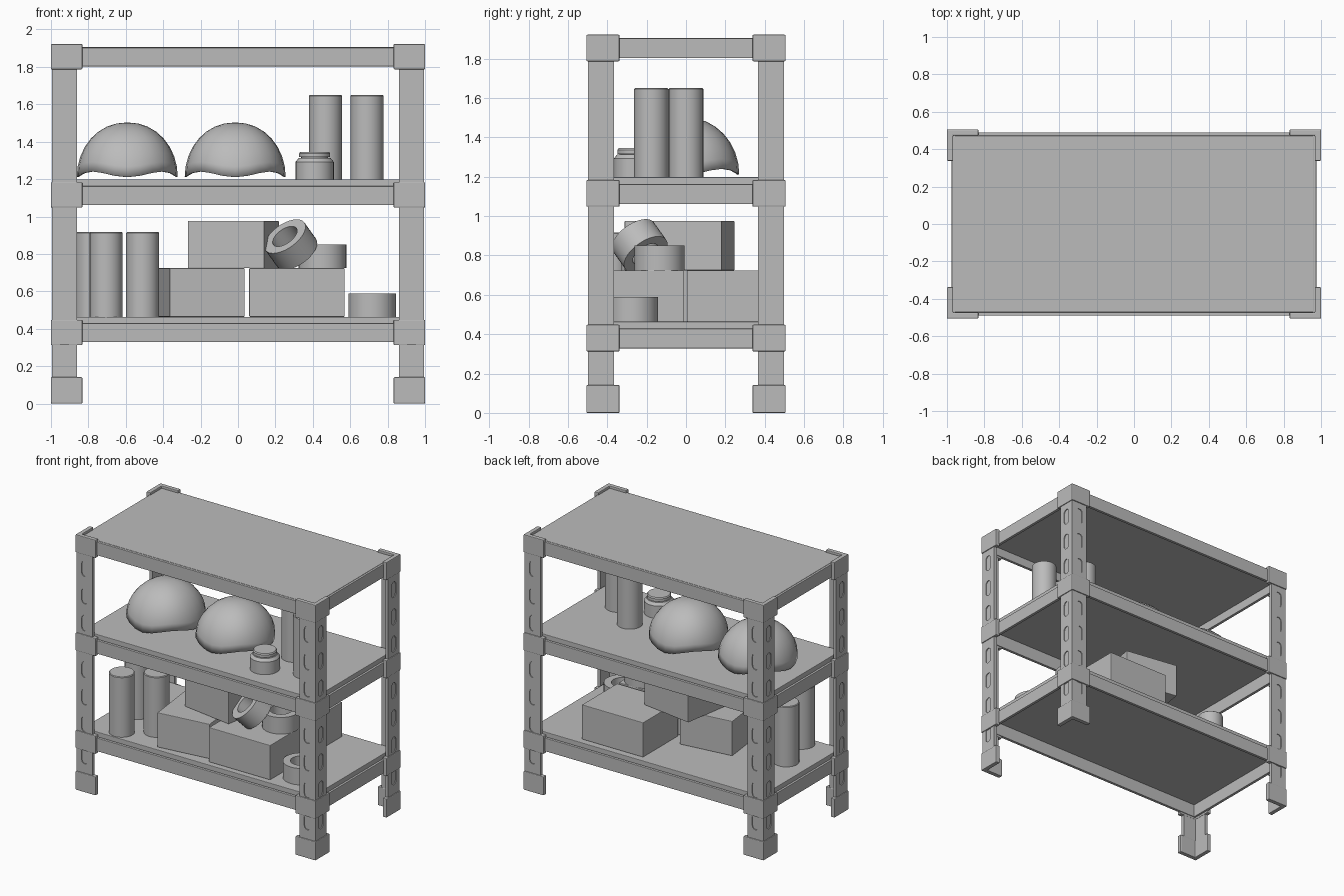
import bpy, bmesh, math
from mathutils import Matrix, Vector

if "Cube" in bpy.data.objects:
    bpy.data.objects.remove(bpy.data.objects["Cube"])

grey = bpy.data.materials.new("storage_grey")
grey.diffuse_color = (0.5, 0.5, 0.5, 1)
grey.use_nodes = True
grey.node_tree.nodes["Principled BSDF"].inputs["Base Color"].default_value = grey.diffuse_color


def finish(name, bm, smooth=False, bevel=0):
    bmesh.ops.recalc_face_normals(bm, faces=bm.faces)
    me = bpy.data.meshes.new(name)
    bm.to_mesh(me)
    bm.free()
    me.materials.append(grey)
    ob = bpy.data.objects.new(name, me)
    bpy.context.collection.objects.link(ob)
    bpy.ops.object.select_all(action='DESELECT')
    bpy.context.view_layer.objects.active = ob
    ob.select_set(True)
    if bevel:
        m = ob.modifiers.new("bevel", 'BEVEL')
        m.width, m.segments = bevel, 2
        bpy.ops.object.modifier_apply(modifier=m.name)
    if smooth:
        bpy.ops.object.shade_smooth_by_angle(angle=math.radians(35))
    return ob


def prism(bm, points, direction):
    """Extrude a closed outline along a vector."""
    face = bm.faces.new([bm.verts.new(p) for p in points])
    new = bmesh.ops.extrude_face_region(bm, geom=[face])['geom']
    bmesh.ops.translate(bm, vec=direction,
                        verts=[v for v in new if isinstance(v, bmesh.types.BMVert)])


def box(name, centre, size, angle=0, bevel=0.004):
    bm = bmesh.new()
    bmesh.ops.create_cube(bm, size=1, matrix=Matrix.Translation(centre)
                          @ Matrix.Rotation(math.radians(angle), 4, 'Z')
                          @ Matrix.Diagonal((*size, 1)))
    return finish(name, bm, bevel=bevel)


def lathe(name, profile, location, axis=(0, 0, 1), steps=32, closed=False):
    """Revolve (radius, height) points around an axis."""
    bm = bmesh.new()
    verts = [bm.verts.new((r, 0, z)) for r, z in profile]
    loop = verts + verts[:1] if closed else verts
    edges = [bm.edges.new(pair) for pair in zip(loop, loop[1:])]
    bmesh.ops.spin(bm, geom=verts + edges, cent=(0, 0, 0), axis=(0, 0, 1),
                   angle=math.tau, steps=steps)
    bmesh.ops.remove_doubles(bm, verts=bm.verts, dist=1e-4)
    turn = Vector((0, 0, 1)).rotation_difference(Vector(axis)).to_matrix().to_4x4()
    bm.transform(Matrix.Translation(location) @ turn)
    return finish(name, bm, smooth=True)


def angle_bar(name, x, y, leg, t, z0, z1, bevel=0):
    """L-section upright at the front left corner."""
    pts = [(-x, -y), (leg - x, -y), (leg - x, t - y), (t - x, t - y),
           (t - x, leg - y), (-x, leg - y)]
    bm = bmesh.new()
    prism(bm, [(a, b, z0) for a, b in pts], (0, 0, z1 - z0))
    return finish(name, bm, bevel=bevel)


def four_corners(ob):
    m = ob.modifiers.new("corners", 'MIRROR')
    m.use_axis = (True, True, False)
    bpy.context.view_layer.objects.active = ob
    bpy.ops.object.modifier_apply(modifier=m.name)


# Uprights with shallow rounded slots on both outer faces
post = angle_bar("corner_posts", 0.994, 0.499, 0.132, 0.024, 0.01, 1.90)
bm = bmesh.new()
for z in (1.68, 1.475, 1.27, 0.92, 0.715, 0.51, 0.27):
    outline = []
    for i in range(14):
        a = math.pi * (i if i < 7 else i - 1) / 6
        outline.append((0.026 * math.cos(a),
                        z + (0.034 if i < 7 else -0.034) + 0.026 * math.sin(a)))
    prism(bm, [(u - 0.927, -0.52, v) for u, v in outline], (0, 0.027, 0))
    prism(bm, [(-1.02, u - 0.434, v) for u, v in outline], (0.032, 0, 0))
cutter = finish("slot_cutter", bm)
cutter.hide_render = True
cut = post.modifiers.new("slots", 'BOOLEAN')
cut.object, cut.operation, cut.solver = cutter, 'DIFFERENCE', 'EXACT'
bpy.context.view_layer.objects.active = post
bpy.ops.object.modifier_apply(modifier=cut.name)
bpy.data.objects.remove(cutter)
four_corners(post)

# Corner sleeves and feet
for name, z0, z1 in (("feet", 0, 0.141), ("lower_sleeves", 0.312, 0.448),
                     ("middle_sleeves", 1.048, 1.183), ("upper_sleeves", 1.787, 1.922)):
    four_corners(angle_bar(name, 1.0, 0.506, 0.168, 0.033, z0, z1, 0.005))

# Shelf rails and panels
for name, z, panel_top in (("lower", 0.378, 0.464), ("middle", 1.112, 1.198),
                           ("upper", 1.853, 1.906)):
    for s, side in ((-1, "front"), (1, "back")):
        box(f"{name}_{side}_rail", (0, s * 0.479, z), (1.95, 0.022, 0.1), bevel=0.003)
    for s, side in ((-1, "left"), (1, "right")):
        box(f"{name}_{side}_rail", (s * 0.964, 0, z), (0.022, 0.96, 0.1), bevel=0.003)
    box(f"{name}_shelf_panel", (0, 0, panel_top - 0.019), (1.92, 0.945, 0.038))

# Domed shells with a wavy rim
for n, cx in enumerate((-0.592, -0.015)):
    bm = bmesh.new()
    rings, seg = 8, 24
    top = bm.verts.new((cx, -0.01, 1.503))
    prev = None
    for i in range(1, rings + 1):
        a = math.pi / 2 * i / rings
        ring = []
        for k in range(seg):
            th = math.tau * k / seg
            rim = 1.226 - 0.015 * math.cos(4 * th)
            r = 0.27 * math.sin(a) ** 0.95
            ring.append(bm.verts.new((cx + r * math.cos(th), -0.01 + r * 1.04 * math.sin(th),
                                      rim + (1.503 - rim) * math.cos(a))))
        for k in range(seg):
            j = (k + 1) % seg
            bm.faces.new((top, ring[k], ring[j]) if prev is None
                         else (prev[k], ring[k], ring[j], prev[j]))
        prev = ring
    dome = finish(f"dome_{n + 1}", bm, smooth=True)
    shell = dome.modifiers.new("shell", 'SOLIDIFY')
    shell.thickness, shell.offset = 0.01, -1
    bpy.ops.object.modifier_apply(modifier=shell.name)


# Tall canisters on both shelves
def canister(name, x, y, z0, z1, r=0.088):
    h = z1 - z0
    lathe(name, [(0, 0), (r, 0), (r, h - 0.005), (r - 0.005, h), (0, h)], (x, y, z0))


for n, (x, y) in enumerate(((0.468, 0.0), (0.69, -0.176))):
    canister(f"upper_canister_{n + 1}", x, y, 1.197, 1.65)
for n, (x, y) in enumerate(((-0.705, -0.375), (-0.51, -0.24), (-0.78, -0.08))):
    canister(f"lower_canister_{n + 1}", x, y, 0.463, 0.917)

# Small jar with lid
lathe("jar", [(0, 0), (0.102, 0), (0.102, 0.095), (0.086, 0.115), (0.072, 0.115),
              (0.072, 0.12), (0.083, 0.12), (0.083, 0.14), (0.077, 0.148), (0, 0.148)],
      (0.41, -0.265, 1.197))

# Stacked cartons
box("carton_front", (0.315, -0.222, 0.594), (0.51, 0.42, 0.26))
box("carton_back", (0.315, 0.215, 0.594), (0.51, 0.42, 0.26))
box("carton_left", (-0.195, -0.165, 0.594), (0.405, 0.50, 0.26), 7)
box("carton_top", (-0.025, -0.033, 0.850), (0.415, 0.50, 0.252), -9)

# Rolls of tape: one flat on a carton, one on the shelf, one leaning
ring = [(0.128, -0.0625), (0.128, 0.0625), (0.076, 0.0625), (0.076, -0.0625)]
lathe("flat_roll", ring, (0.452, -0.135, 0.787), closed=True)
lathe("shelf_roll", ring, (0.718, -0.27, 0.526), closed=True)
lathe("leaning_roll", ring, (0.282, -0.236, 0.85), (-0.5, -0.5, 0.7), closed=True)
